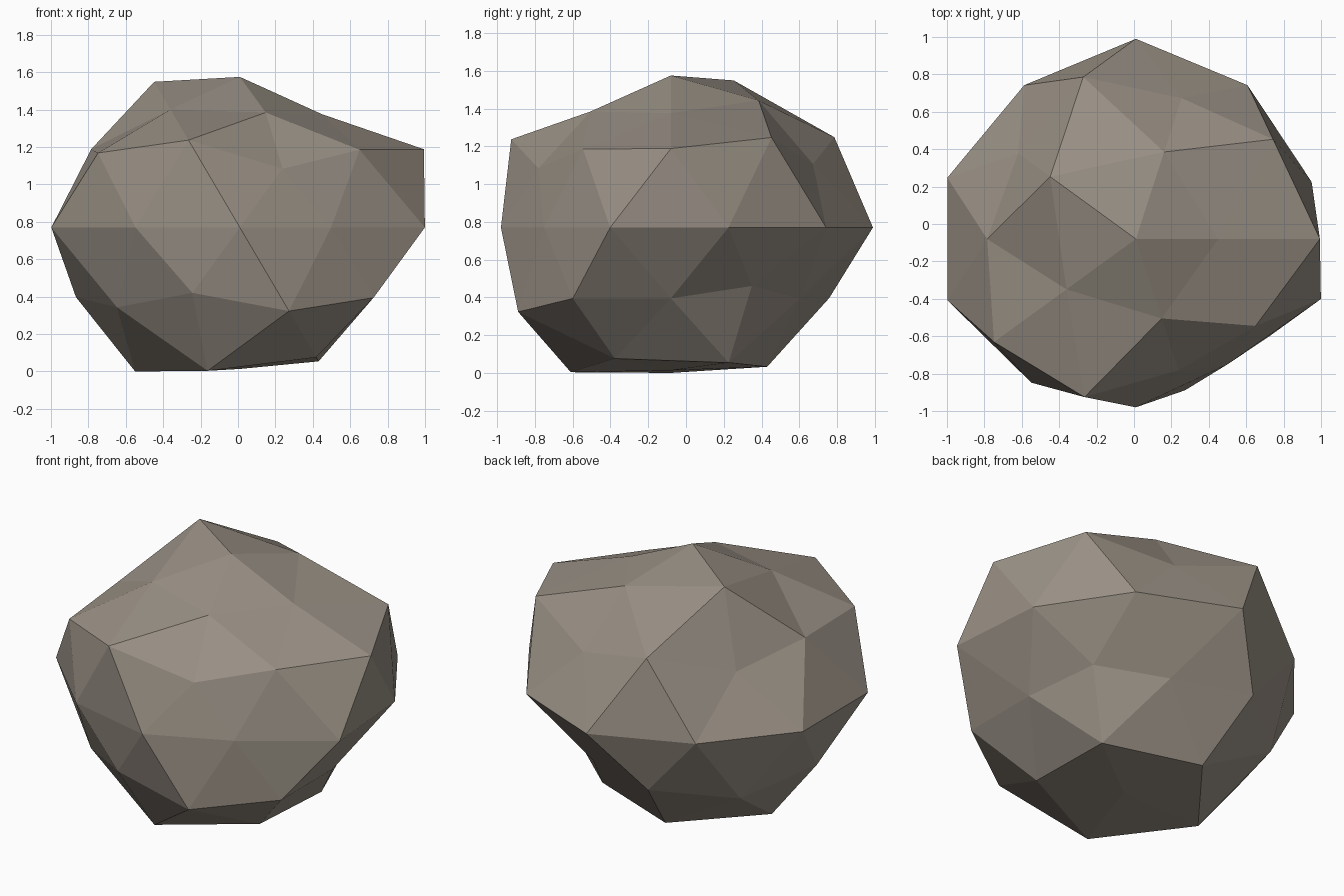
import bpy, bmesh, math

CENTRE = (0.01, -0.08, 0.77)
SQUASH = 0.85

# Lump radius of each ring of the ball: unit height -> {angle in degrees: radius}
RINGS = {
    1.0: {0: 0.947},
    0.851: {0: 0.837, 72: 0.93, 144: 1.077, 216: 0.872, 288: 0.85},
    0.526: {36: 1.066, 108: 1.07, 180: 0.935, 252: 1.045, 324: 0.93},
    0.447: {0: 1.10, 72: 0.885, 144: 0.87, 216: 1.048, 288: 0.825},
    0.0: {18: 0.988, 54: 1.016, 90: 1.07, 126: 1.016, 162: 1.06,
          198: 1.06, 234: 0.95, 270: 0.90, 306: 0.83, 342: 1.04},
    -0.447: {36: 0.815, 108: 0.985, 180: 0.98, 252: 0.92, 324: 0.988},
    -0.526: {0: 0.84, 72: 0.845, 144: 1.0, 216: 0.955, 288: 1.0},
    -0.851: {36: 0.99, 108: 1.02, 180: 1.065, 252: 1.06, 324: 0.96},
    -1.0: {0: 0.89},
}


def radius(d):
    ring = RINGS[min(RINGS, key=lambda h: abs(h - d.z))]
    ang = math.degrees(math.atan2(d.y, d.x))
    return ring[min(ring, key=lambda a: abs((a - ang + 180) % 360 - 180))]


# Boulder: faceted ball with lumps pushed in and out
bm = bmesh.new()
bmesh.ops.create_icosphere(bm, subdivisions=2, radius=1)
for v in bm.verts:
    d = v.co.normalized()
    r = radius(d)
    v.co = (CENTRE[0] + d.x * r, CENTRE[1] + d.y * r,
            CENTRE[2] + d.z * r * SQUASH)
for f in bm.faces:
    f.smooth = False
mesh = bpy.data.meshes.new("boulder")
bm.to_mesh(mesh)
bm.free()

# Stone colour
stone = bpy.data.materials.new("warm grey stone")
stone.diffuse_color = (0.32, 0.28, 0.235, 1)
mesh.materials.append(stone)
boulder = bpy.data.objects.new("boulder", mesh)
bpy.context.collection.objects.link(boulder)
